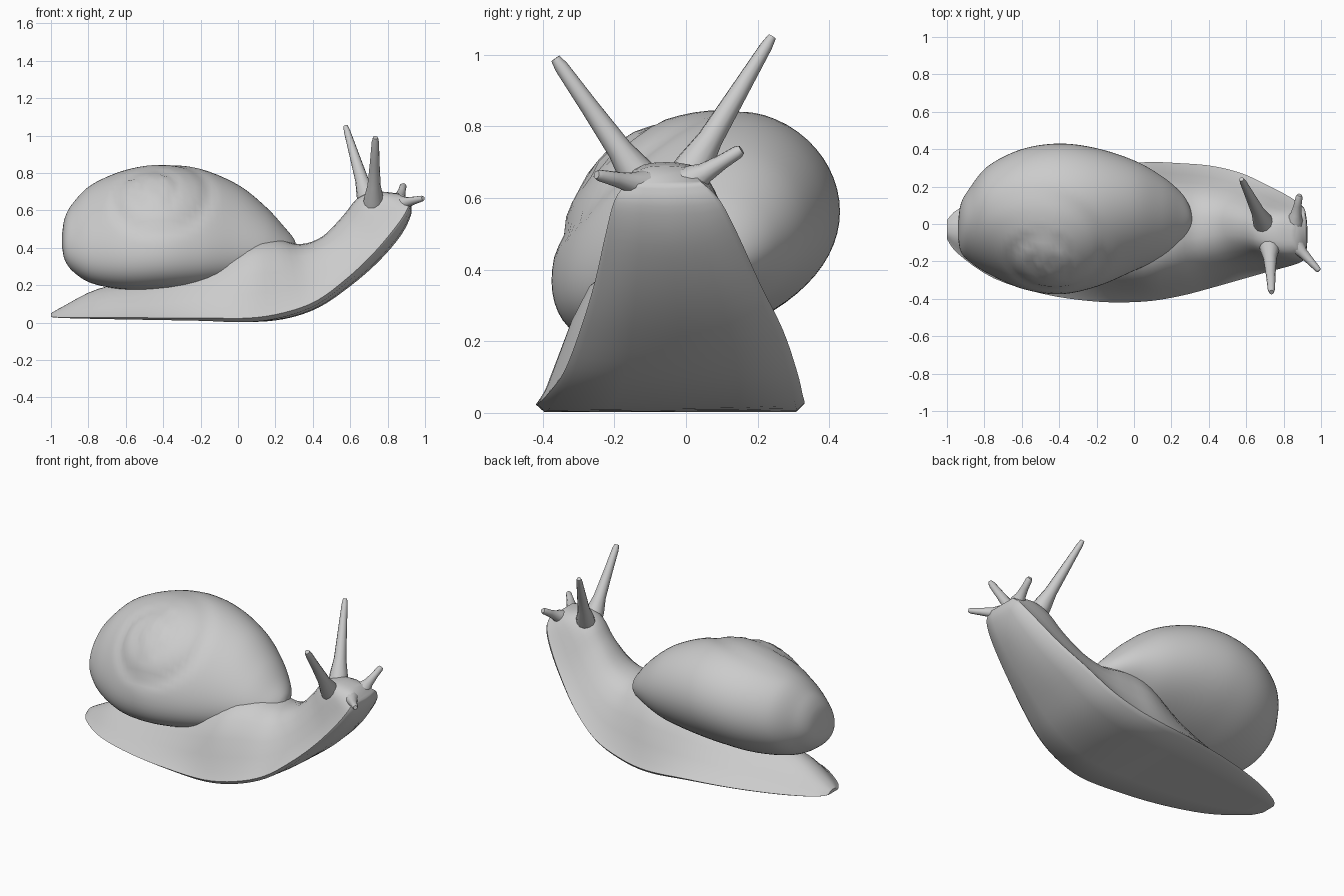
import bpy, bmesh, math
from mathutils import Vector

cube = bpy.data.objects.get("Cube")
if cube:
    bpy.data.objects.remove(cube)

grey = bpy.data.materials.new("snail_grey")
grey.use_nodes = True
tone = (0.6, 0.6, 0.6, 1)
grey.diffuse_color = tone
grey.node_tree.nodes["Principled BSDF"].inputs["Base Color"].default_value = tone


def smooth_rows(rows, steps):
    """Catmull-Rom interpolation through rows of numbers."""
    out = []
    for i in range(len(rows) - 1):
        a, b, c, d = (rows[max(0, min(len(rows) - 1, i + k))] for k in (-1, 0, 1, 2))
        for s in range(steps):
            t = s / steps
            out.append([q + t * (r - p) / 2 + t * t * (2 * p - 5 * q + 4 * r - s_) / 2
                        + t ** 3 * (3 * q - p - 3 * r + s_) / 2
                        for p, q, r, s_ in zip(a, b, c, d)])
    return out + [list(rows[-1])]


def loft(name, rings, angle=50):
    """Skin closed rings of points and cap both ends."""
    bm = bmesh.new()
    loops = [[bm.verts.new(p) for p in ring] for ring in rings]
    n = len(loops[0])
    for a, b in zip(loops, loops[1:]):
        for j in range(n):
            k = (j + 1) % n
            bm.faces.new((a[j], a[k], b[k], b[j]))
    bm.faces.new(loops[0])
    bm.faces.new(loops[-1])
    bmesh.ops.recalc_face_normals(bm, faces=bm.faces)
    mesh = bpy.data.meshes.new(name)
    bm.to_mesh(mesh)
    bm.free()
    obj = bpy.data.objects.new(name, mesh)
    bpy.context.collection.objects.link(obj)
    mesh.materials.append(grey)
    bpy.ops.object.select_all(action='DESELECT')
    obj.select_set(True)
    bpy.context.view_layer.objects.active = obj
    bpy.ops.object.shade_smooth_by_angle(angle=math.radians(angle))
    return obj


# Body: sole x, sole z, top x, top z, y min, y max, fullness, sole curl
body = [
    (-1.00, .03, -1.00, .05, -.08, .02, .5, 0),
    (-.94, .025, -.93, .09, -.16, .08, .3, 0),
    (-.75, .02, -.75, .18, -.29, .17, .1, 0),
    (-.48, .015, -.48, .24, -.375, .25, 0, 0),
    (-.20, .01, -.20, .33, -.415, .30, .35, 0),
    (.05, .003, .05, .43, -.415, .33, .8, 0),
    (.25, .02, .20, .45, -.385, .325, .7, .03),
    (.43, .08, .33, .42, -.34, .31, .6, .06),
    (.60, .195, .45, .46, -.295, .27, .5, .1),
    (.75, .325, .56, .57, -.255, .205, .5, .12),
    (.87, .465, .64, .665, -.225, .145, .7, .12),
    (.925, .575, .74, .70, -.20, .095, .9, .1),
    (.925, .635, .86, .69, -.165, .045, .9, .1),
]
# Half section: height, width when tented, width when full
half = [(0, .5, .5), (0, .94, .94), (.05, 1, 1), (.15, .89, .95), (.35, .73, .88),
        (.58, .55, .8), (.8, .36, .68), (.94, .18, .47), (.985, .08, .25)]


def body_ring(row):
    sx, sz, tx, tz, lo, hi, full, curl = row
    mid, wide = (lo + hi) / 2, (hi - lo) / 2
    right, left = [], []
    for h, tent, rnd in half:
        w = tent + (rnd - tent) * full
        h += curl * w * w * (1 - h)
        x, z = sx + (tx - sx) * h, sz + (tz - sz) * h
        right.append((x, mid + wide * w, z))
        left.append((x, mid - wide * w, z))
    return ([(sx, mid, sz)] + right + [(tx, mid, tz)] + left[::-1])


loft("body", [body_ring(r) for r in smooth_rows(body, 4)])

# Shell: x, y min, y max, z min, z max
shell = [
    (-.94, -.08, .02, .40, .48), (-.925, -.15, .11, .335, .565),
    (-.88, -.20, .19, .275, .645), (-.78, -.265, .31, .215, .745),
    (-.60, -.345, .40, .183, .82), (-.40, -.375, .43, .185, .85),
    (-.20, -.335, .405, .20, .825), (0, -.25, .34, .23, .74),
    (.15, -.18, .255, .28, .62), (.25, -.11, .17, .32, .51),
    (.295, -.05, .10, .355, .455), (.31, 0, .04, .39, .42),
]
apex = Vector((-.46, -.23, .74))
axis = Vector((0, -.62, .78))
side = Vector((1, 0, 0))
up = axis.cross(side)


def coil(p):
    """Raise the spire and press a shallow spiral seam around the apex."""
    d = p - apex
    u, v = d.dot(side), d.dot(up)
    r = math.hypot(u, v)
    if d.dot(axis) < -.25 or r > .45:
        return p
    turn = (math.log(max(r, .03) / .3) / math.log(2.3) - math.atan2(v, u) / math.tau) % 1
    seam = math.exp(-(min(turn, 1 - turn) / .13) ** 2)
    fade = min(1, (.45 - r) / .2)
    return p + axis * (.035 * math.exp(-(r / .2) ** 2) - .016 * seam) * fade


def shell_ring(row):
    x, y0, y1, z0, z1 = row
    ring = []
    for i in range(64):
        a = math.tau * i / 64
        # Leaning oval: the spire side hangs lower than the opposite side
        y = (y0 + y1) / 2 + (y1 - y0) / 2 * math.cos(a)
        z = (z0 + z1) / 2 + (z1 - z0) / 2 * math.sin(a + .3)
        z -= (z1 - z0) * .08 * math.cos(a) ** 2
        ring.append(coil(Vector((x, y, z))))
    return ring


loft("shell", [shell_ring(r) for r in smooth_rows(shell, 7)], 60)


# Tentacles: flared base, slim stalk, blunt tip
def tentacle(name, base, tip, radius, end):
    base, tip = Vector(base), Vector(tip)
    turn = (tip - base).to_track_quat('Z', 'Y')
    rings = []
    for t, r in ((-.12, radius * 1.1), (.05, radius), (.25, radius * .68),
                 (.6, radius * .5), (.93, end * 1.15), (1, end * .8)):
        rings.append([base.lerp(tip, t) + turn @ Vector((r * math.cos(a), r * math.sin(a), 0))
                      for a in (math.tau * i / 12 for i in range(12))])
    loft(name, rings)


tentacle("left_eye_stalk", (.69, .01, .67), (.575, .24, 1.05), .052, .015)
tentacle("right_eye_stalk", (.725, -.125, .65), (.735, -.365, .99), .052, .017)
tentacle("left_feeler", (.86, .02, .65), (.885, .155, .735), .042, .016)
tentacle("right_feeler", (.87, -.12, .635), (.99, -.25, .665), .042, .014)
